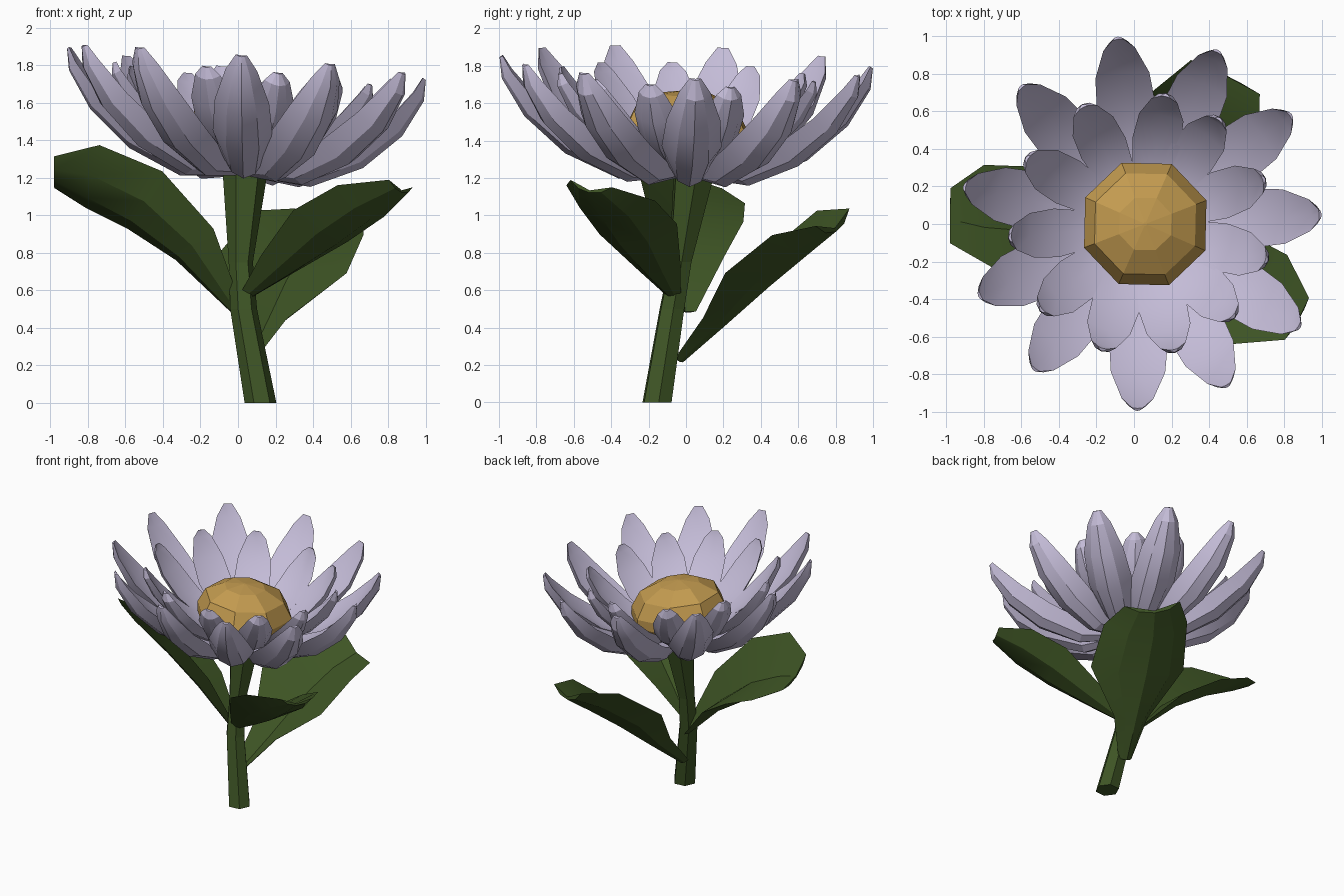
import bpy, bmesh, math
from mathutils import Vector

cube = bpy.data.objects.get("Cube")
if cube:
    bpy.data.objects.remove(cube, do_unlink=True)


def make_material(name, rgb):
    mat = bpy.data.materials.new(name)
    mat.use_nodes = True
    mat.diffuse_color = (*rgb, 1)
    bsdf = mat.node_tree.nodes["Principled BSDF"]
    bsdf.inputs["Base Color"].default_value = (*rgb, 1)
    bsdf.inputs["Roughness"].default_value = 0.8
    return mat


LILAC = make_material("lilac", (0.55, 0.5, 0.68))
GOLD = make_material("gold", (0.55, 0.33, 0.08))
GREEN = make_material("leaf green", (0.048, 0.09, 0.018))
BLOOM = Vector((0.035, 0, 0))


def loft(name, rings, mat, smooth=None):
    """Skin a list of closed rings and cap both ends."""
    bm = bmesh.new()
    loops = [[bm.verts.new(p) for p in ring] for ring in rings]
    n = len(loops[0])
    for a, b in zip(loops, loops[1:]):
        for i in range(n):
            j = (i + 1) % n
            bm.faces.new((a[i], a[j], b[j], b[i]))
    bm.faces.new(loops[0])
    bm.faces.new(loops[-1])
    bmesh.ops.recalc_face_normals(bm, faces=bm.faces)
    mesh = bpy.data.meshes.new(name)
    bm.to_mesh(mesh)
    bm.free()
    mesh.materials.append(mat)
    if smooth:
        mesh.shade_smooth()
        mesh.set_sharp_from_angle(angle=math.radians(smooth))
    obj = bpy.data.objects.new(name, mesh)
    bpy.context.collection.objects.link(obj)
    return obj


def tilt(p):
    """Lean the bloom slightly to one side."""
    return Vector((p.x, p.y, p.z - 0.09 * (p.x - BLOOM.x) - 0.035 * p.y))


def blade_rings(origin, azimuth, stations, hollow, roll=0):
    """Keeled blade growing outwards; stations are (reach, height, half width, depth)."""
    a, roll = math.radians(azimuth), math.radians(roll)
    out = Vector((math.cos(a), math.sin(a), 0))
    side = Vector((-math.sin(a), math.cos(a), 0))
    up = Vector((0, 0, 1))
    spine = [origin + out * r + up * z for r, z, w, d in stations]
    rings = []
    for i, (r, z, w, d) in enumerate(stations):
        along = (spine[min(i + 1, len(spine) - 1)] - spine[max(i - 1, 0)]).normalized()
        normal = along.cross(side)
        across = side * math.cos(roll) + normal * math.sin(roll)
        upward = normal * math.cos(roll) - side * math.sin(roll)
        section = [(1, 0), (0.55, -0.75), (0, -1), (-0.55, -0.75), (-1, 0), (0, -hollow)]
        rings.append([spine[i] + across * (u * w) + upward * (v * d) for u, v in section])
    return rings


# Petals: a long outer ring and a shorter, steeper inner ring, as (angle, reach)
outer = [(0.03, 1.28, 0.07, 0.07), (0.33, 1.3, 0.115, 0.12), (0.58, 1.42, 0.16, 0.13),
         (0.79, 1.58, 0.145, 0.11), (0.93, 1.74, 0.085, 0.07), (0.98, 1.82, 0.03, 0.02)]
inner = [(0.03, 1.29, 0.06, 0.05), (0.28, 1.35, 0.1, 0.08), (0.45, 1.46, 0.13, 0.09),
         (0.58, 1.59, 0.12, 0.08), (0.67, 1.71, 0.07, 0.05), (0.69, 1.755, 0.025, 0.02)]
outer_ring = [(3, 0.97), (36, 1), (66, 1.02), (97, 1.01), (131, 0.98), (168, 0.97),
              (204, 0.95), (234, 0.97), (269, 1), (298, 0.99), (327, 1.02)]
inner_ring = [(angle, 1) for angle in (20, 53, 79, 116, 150, 186, 221, 253, 285, 315, 344)]
for label, profile, layout in (("outer_petal", outer, outer_ring),
                               ("inner_petal", inner, inner_ring)):
    for k, (angle, reach) in enumerate(layout):
        stations = [(r * reach, z, w, d) for r, z, w, d in profile]
        rings = blade_rings(BLOOM, angle, stations, 0.2)
        loft(f"{label}_{k + 1}", [[tilt(p) for p in ring] for ring in rings], LILAC, 24)


def polygon(center, radius, sides, turn):
    return [center + Vector((radius * math.cos(t), radius * math.sin(t), 0))
            for t in (math.tau * (i + turn) / sides for i in range(sides))]


# Domed flower centre
dome = [(0.3, 1.3), (0.35, 1.39), (0.35, 1.46), (0.29, 1.575), (0.15, 1.65), (0.01, 1.67)]
loft("flower_centre",
     [[tilt(p) for p in polygon(Vector((0.06, 0, z)), r, 8, 0.47)] for r, z in dome], GOLD)

# Bent stem, flaring under the bloom
stem = [(0.12, -0.155, 0, 0.085), (0.03, -0.075, 0.5, 0.072),
        (0.015, -0.03, 0.75, 0.065), (0.04, 0.05, 1.27, 0.125)]
loft("stem", [polygon(Vector((x, y, z)), r, 6, 0.1) for x, y, z, r in stem], GREEN)

# Three broad, deeply keeled leaves with blunt tips
leaves = {
    "right_leaf": ((0, 0.01, 0), 178, 30,
                   [(0, 0.5, 0.05, 0.04), (0.21, 0.86, 0.22, 0.15), (0.48, 1.1, 0.32, 0.18),
                    (0.77, 1.22, 0.32, 0.15), (0.98, 1.23, 0.17, 0.05)]),
    "left_leaf": ((0.03, -0.06, 0), -28, -9,
                  [(0, 0.57, 0.04, 0.03), (0.2, 0.77, 0.15, 0.12), (0.47, 0.99, 0.28, 0.18),
                   (0.73, 1.12, 0.28, 0.15), (0.95, 1.17, 0.13, 0.05)]),
    "back_leaf": ((0.06, -0.02, 0), 62, 13,
                  [(-0.03, 0.24, 0.05, 0.04), (0.17, 0.47, 0.13, 0.1), (0.39, 0.75, 0.36, 0.18),
                   (0.68, 0.96, 0.32, 0.18), (0.91, 0.99, 0.21, 0.08)]),
}
for name, (origin, azimuth, roll, stations) in leaves.items():
    loft(name, blade_rings(Vector(origin), azimuth, stations, 0.75, roll), GREEN, 24)
